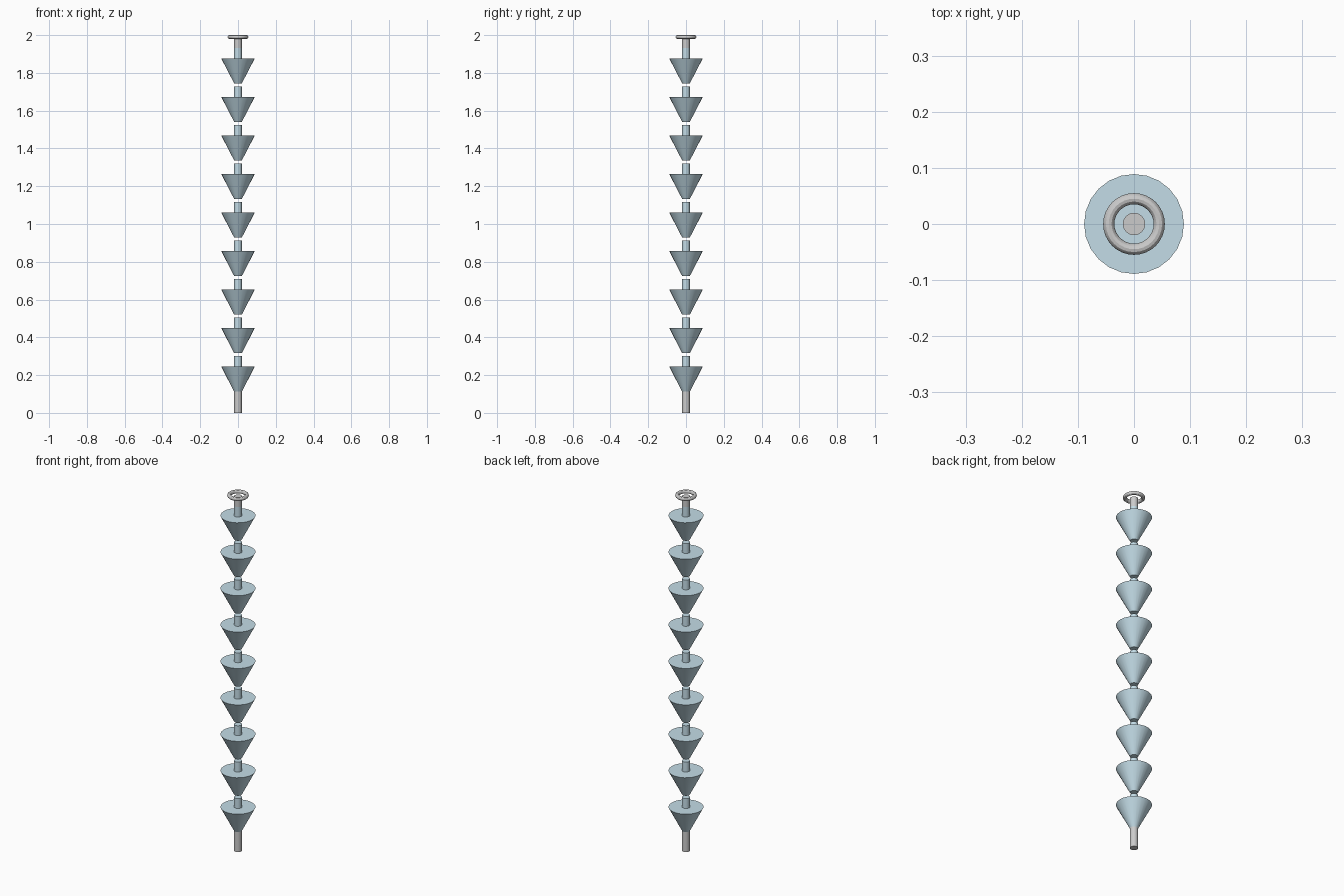
import bpy
import math

if "Cube" in bpy.data.objects:
    bpy.data.objects.remove(bpy.data.objects["Cube"])

CUPS = 9
PITCH = 0.204
FIRST = 0.112      # underside of the lowest cup
CUP_H = 0.133
STEM_H = 0.055
ROD_R = 0.02
SIDES = 24

teal = bpy.data.materials.new("blue_grey")
teal.diffuse_color = (0.55, 0.72, 0.8, 1)
teal.use_nodes = True
teal.node_tree.nodes["Principled BSDF"].inputs["Base Color"].default_value = teal.diffuse_color


def finish(name, mat=None):
    ob = bpy.context.object
    ob.name = name
    if mat:
        ob.data.materials.append(mat)
    bpy.ops.object.shade_smooth_by_angle(angle=math.radians(30))
    return ob


def cone(name, r_low, r_high, z0, z1, mat=None):
    bpy.ops.mesh.primitive_cone_add(vertices=SIDES, radius1=r_low, radius2=r_high,
                                    depth=z1 - z0, location=(0, 0, (z0 + z1) / 2))
    return finish(name, mat)


# Grey rod at the foot
cone("bottom_rod", ROD_R, ROD_R, 0, FIRST)

# Stack of solid cups, each with a short stem on top
for i in range(CUPS):
    z = FIRST + i * PITCH
    cone(f"cup_{i + 1}", ROD_R, 0.089, z, z + CUP_H, teal)
    cone(f"stem_{i + 1}", ROD_R, ROD_R, z + CUP_H, z + CUP_H + STEM_H, teal)

# Grey rod and hanging ring at the top
top = FIRST + (CUPS - 1) * PITCH + CUP_H + STEM_H
cone("top_rod", ROD_R, ROD_R, top, 1.985)
bpy.ops.mesh.primitive_torus_add(major_radius=0.045, minor_radius=0.01,
                                 major_segments=32, minor_segments=12,
                                 location=(0, 0, 1.99))
finish("hanging_ring")
